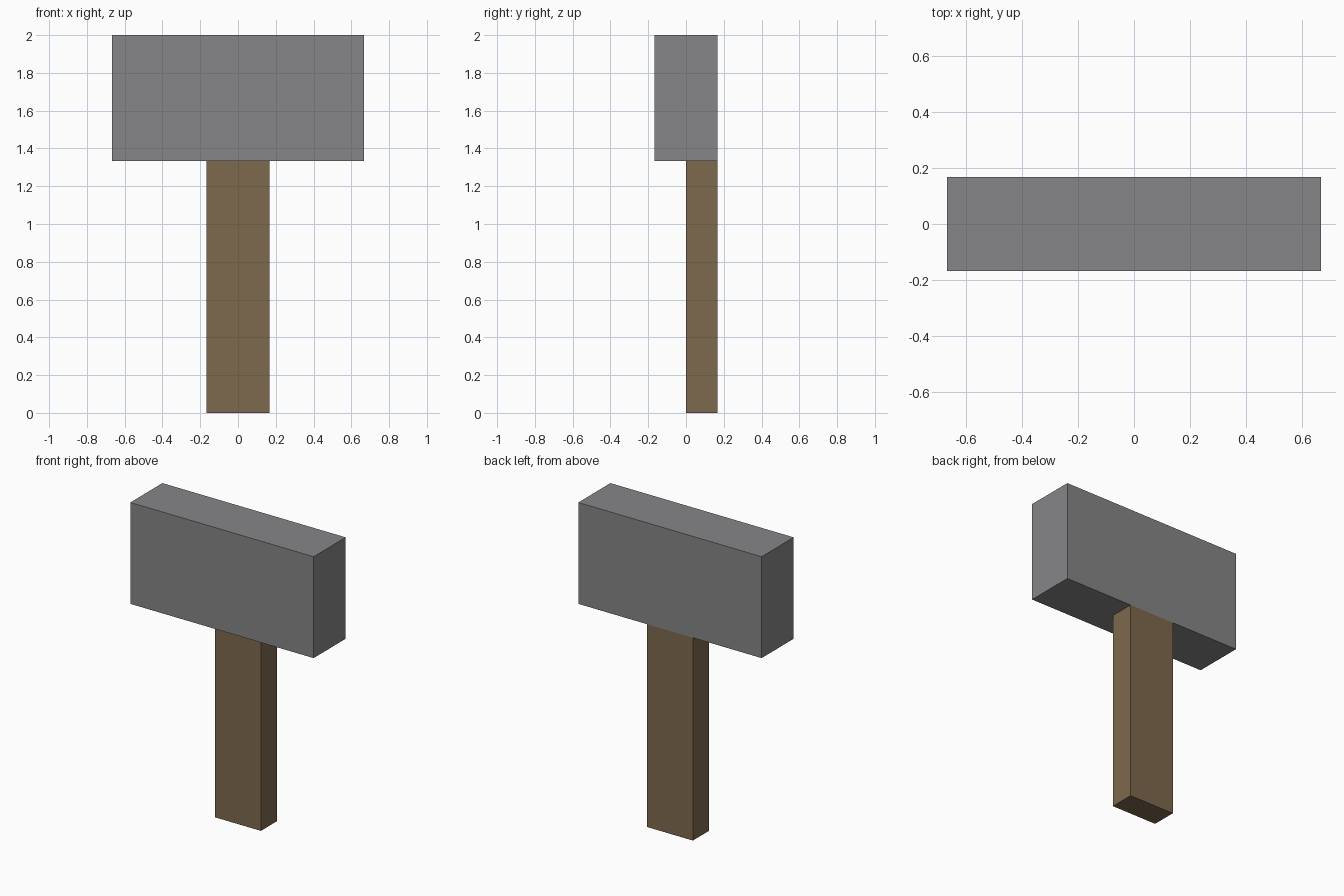
import bpy

if "Cube" in bpy.data.objects:
    bpy.data.objects.remove(bpy.data.objects["Cube"])


def box(name, low, high, color):
    """Axis-aligned coloured box between two corners."""
    center = [(a + b) / 2 for a, b in zip(low, high)]
    size = [b - a for a, b in zip(low, high)]
    bpy.ops.mesh.primitive_cube_add(size=1, location=center)
    obj = bpy.context.object
    obj.name = name
    obj.scale = size
    bpy.ops.object.transform_apply(location=False, rotation=False, scale=True)
    mat = bpy.data.materials.new(name + "_color")
    mat.diffuse_color = (*color, 1)
    mat.use_nodes = True
    mat.node_tree.nodes["Principled BSDF"].inputs["Base Color"].default_value = mat.diffuse_color
    obj.data.materials.append(mat)


U = 1 / 6  # base unit of the blocky design

# Heavy dark grey head
box("hammer_head", (-4 * U, -U, 8 * U), (4 * U, U, 12 * U), (0.24, 0.24, 0.246))

# Wooden handle, flush with the back of the head
box("handle", (-U, 0, 0), (U, U, 8 * U), (0.208, 0.141, 0.076))
